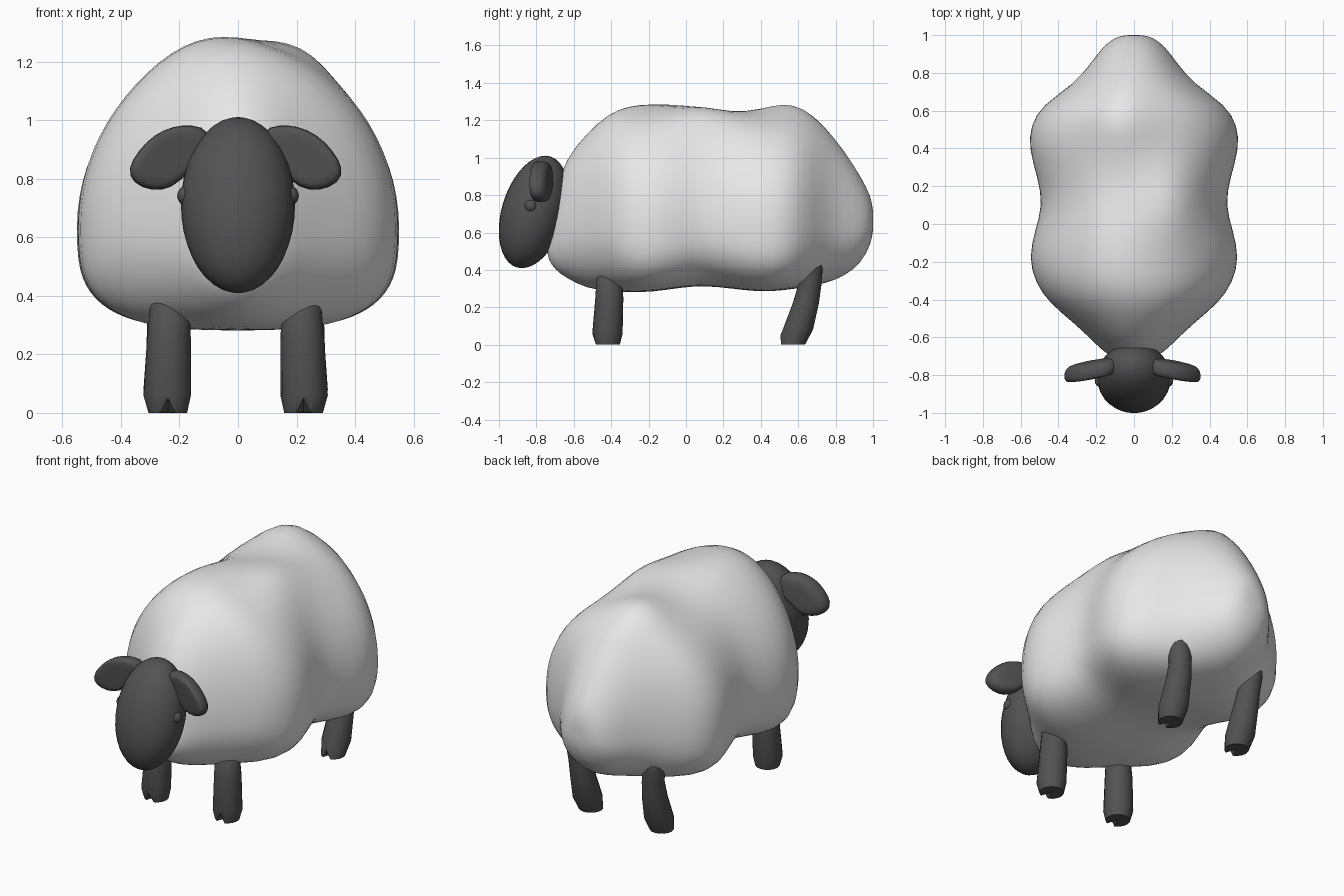
import bpy, bmesh, math
from mathutils import Vector, Matrix

cube = bpy.data.objects.get("Cube")
if cube:
    bpy.data.objects.remove(cube)


def material(name, rgb):
    m = bpy.data.materials.new(name)
    m.use_nodes = True
    m.diffuse_color = (*rgb, 1)
    m.node_tree.nodes["Principled BSDF"].inputs["Base Color"].default_value = (*rgb, 1)
    return m


wool = material("pale_wool", (0.8, 0.8, 0.8))
dark = material("dark_skin", (0.085, 0.085, 0.085))


def finish(bm, name, mat, angle=40, levels=0):
    bmesh.ops.recalc_face_normals(bm, faces=bm.faces)
    me = bpy.data.meshes.new(name)
    bm.to_mesh(me)
    bm.free()
    ob = bpy.data.objects.new(name, me)
    bpy.context.collection.objects.link(ob)
    me.materials.append(mat)
    if levels:
        ob.modifiers.new("Smooth", "SUBSURF").levels = levels
        ob.modifiers["Smooth"].render_levels = levels
    bpy.ops.object.select_all(action="DESELECT")
    ob.select_set(True)
    bpy.context.view_layer.objects.active = ob
    bpy.ops.object.shade_smooth_by_angle(angle=math.radians(angle))
    return ob


def loft(bm, rings):
    """Skin a list of closed point rings and close both ends with fans."""
    loops = [[bm.verts.new(p) for p in r] for r in rings]
    n = len(loops[0])
    for a, b in zip(loops, loops[1:]):
        for i in range(n):
            j = (i + 1) % n
            bm.faces.new((a[i], a[j], b[j], b[i]))
    for ring in (loops[0], loops[-1]):
        mid = bm.verts.new(sum((v.co for v in ring), Vector()) / n)
        for i in range(n):
            bm.faces.new((ring[i], ring[(i + 1) % n], mid))


def clamp(v):
    return max(0.0, min(1.0, v))


def power(v, e):
    return math.copysign(abs(v) ** e, v)


# Fleece: stations of y, half width, top and bottom
stations = [
    (-.74, .05, .60, .46), (-.70, .13, .83, .40), (-.64, .20, 1.0, .355),
    (-.53, .31, 1.13, .30), (-.42, .45, 1.225, .285), (-.31, .525, 1.255, .28),
    (-.18, .56, 1.245, .28), (-.03, .525, 1.24, .305), (.10, .485, 1.235, .315),
    (.24, .51, 1.23, .30), (.40, .56, 1.23, .28), (.52, .55, 1.23, .29),
    (.63, .49, 1.21, .305), (.74, .32, 1.15, .325), (.85, .23, 1.03, .365),
    (.94, .165, .89, .44), (.99, .10, .79, .54), (1.0, .04, .72, .61),
]
# Humps on the back: centre x, centre y, spread x, spread y, height
humps = [(-.14, -.12, .24, .25, .06), (.25, .10, .17, .19, .095), (-.09, .56, .16, .18, .085)]
SIDES = 36
rings = []
for y, w, top, bot in stations:
    mid = bot + .37 * (top - bot)
    low = 2 + 1.2 * clamp((w - .44) / .1)
    ring = []
    for k in range(SIDES):
        a = math.tau * k / SIDES
        c, s = math.cos(a), math.sin(a)
        e = 1 if s > 0 else 2 / low
        x = w * power(c, e)
        h = power(s, e)
        z = mid + h * (top - mid if h > 0 else mid - bot)
        if h > 0:
            z += h * sum(t * math.exp(-((x - cx) / sx) ** 2 - ((y - cy) / sy) ** 2)
                         for cx, cy, sx, sy, t in humps)
        ring.append((x, y, z))
    rings.append(ring)
bm = bmesh.new()
loft(bm, rings)
finish(bm, "fleece_body", wool, 60, 1)


# Head and eyes
def ellipsoid(name, loc, size, tilt=0, u=32, v=20):
    bm = bmesh.new()
    mat = (Matrix.Translation(loc) @ Matrix.Rotation(math.radians(tilt), 4, "X")
           @ Matrix.Diagonal((*size, 1)))
    bmesh.ops.create_uvsphere(bm, u_segments=u, v_segments=v, radius=1, matrix=mat)
    return finish(bm, name, dark, 60)


ellipsoid("head", (0, -.815, .71), (.195, .17, .31), -17)

# Outline of a drooping ear, from root over the tip and back
ear_outline = [(.08, .97), (.15, .985), (.21, .982), (.28, .952), (.335, .895), (.37, .835),
               (.355, .785), (.285, .755), (.215, .768), (.17, .815), (.12, .84), (.08, .85)]


def ear_ring(scale, depth):
    cx, cz = .21, .87
    ring = []
    for x, z in ear_outline:
        px, pz = cx + (x - cx) * scale, cz + (z - cz) * scale
        y = -.75 - .22 * (px - .1) - .1 * (pz - .87) + depth
        ring.append((px, y, pz))
    return ring


ear_layers = [ear_ring(s, d) for s, d in
              ((.6, -.04), (.88, -.04), (1, -.022), (1, .022), (.85, .045), (.55, .05))]

# Legs: rings of centre x, centre y, height and radius
front_leg = [(.232, -.42, 0, .066), (.234, -.42, .06, .081), (.228, -.41, .25, .075),
             (.225, -.41, .37, .067), (.225, -.41, .40, .04)]
back_leg = [(.232, .57, 0, .066), (.234, .598, .08, .081), (.235, .64, .22, .070),
            (.24, .662, .32, .062), (.25, .667, .40, .063), (.255, .675, .455, .055),
            (.255, .68, .48, .03)]
OFFSET = -.008


def leg(name, path, side):
    rings = []
    for i, (x, y, z, r) in enumerate(path):
        ring = []
        for k in range(16):
            a = math.tau * k / 16 - math.pi / 2
            # raised front point forms the cleft of the hoof
            lift = .05 if i == 0 and k == 0 else 0
            ring.append((side * (x + r * math.cos(a)) + OFFSET, y + r * math.sin(a), z + lift))
        rings.append(ring)
    bm = bmesh.new()
    loft(bm, rings)
    finish(bm, name, dark)


for side, word in ((1, "left"), (-1, "right")):
    ellipsoid(word + "_eye", (side * .174, -.83, .742), (.034, .034, .034), 0, 16, 10)
    leg(word + "_front_leg", front_leg, side)
    leg(word + "_back_leg", back_leg, side)
    bm = bmesh.new()
    loft(bm, [[(side * x + OFFSET, y, z) for x, y, z in r] for r in ear_layers])
    finish(bm, word + "_ear", dark, 60, 1)
